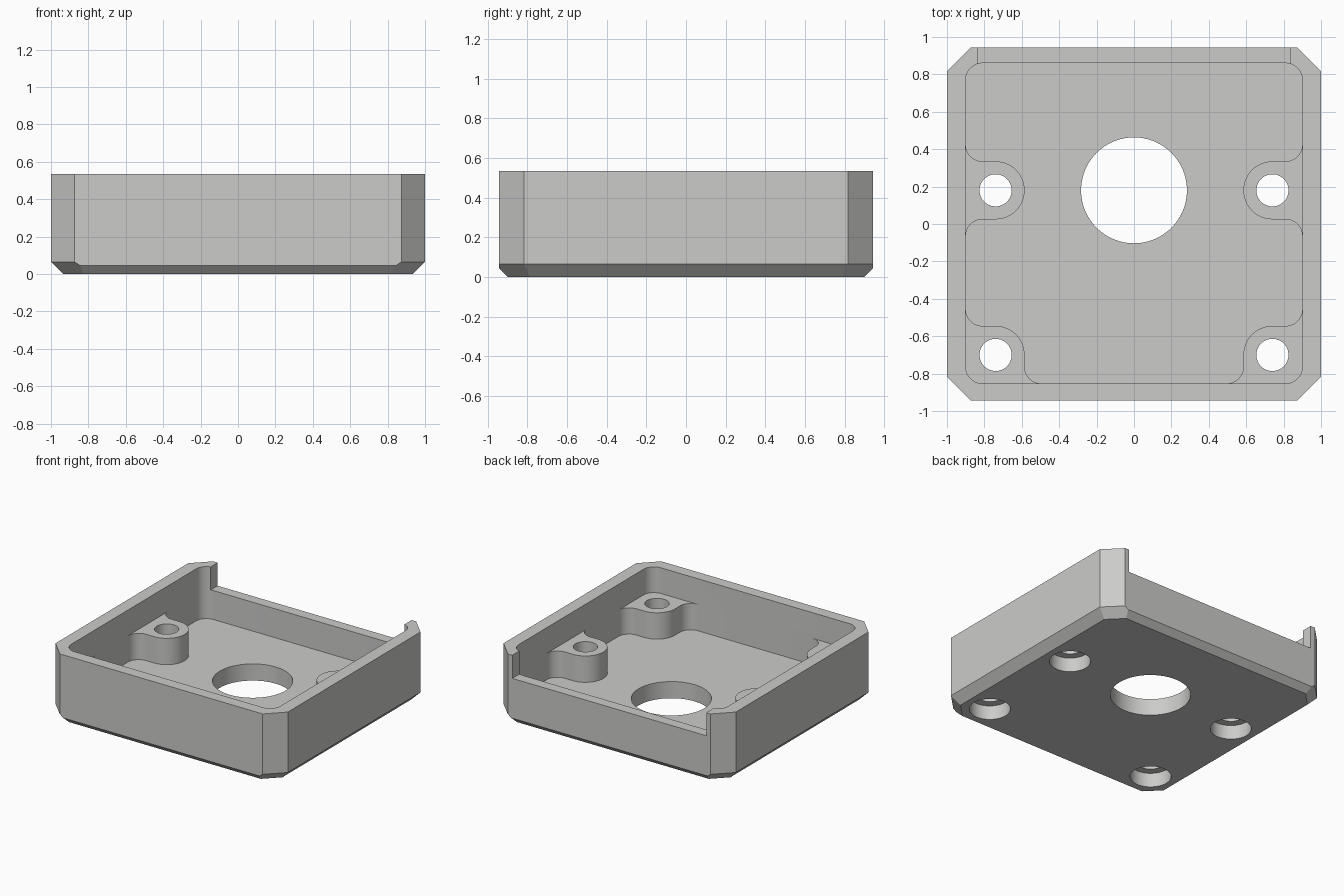
import bpy, bmesh
from math import cos, sin, radians
from mathutils import Vector

if "Cube" in bpy.data.objects:
    bpy.data.objects.remove(bpy.data.objects["Cube"])

FLOOR, BOSS_TOP, NOTCH_Z, TOP = 0.13, 0.335, 0.355, 0.535
HX, HY = 1.0, 0.943            # half width and half depth
CORNER = HX + 0.816            # |x| + |y| on the corner chamfers
R = 0.09                       # inner fillet radius

grey = bpy.data.materials.new("light grey plastic")
grey.diffuse_color = (0.6, 0.6, 0.59, 1)
grey.use_nodes = True
grey.node_tree.nodes["Principled BSDF"].inputs["Base Color"].default_value = grey.diffuse_color


def make_object(name, bm):
    bmesh.ops.recalc_face_normals(bm, faces=bm.faces[:])
    mesh = bpy.data.meshes.new(name)
    bm.to_mesh(mesh)
    bm.free()
    mesh.materials.append(grey)
    obj = bpy.data.objects.new(name, mesh)
    bpy.context.collection.objects.link(obj)
    return obj


def prism(name, outline, z0, z1):
    bm = bmesh.new()
    face = bm.faces.new([bm.verts.new((x, y, z0)) for x, y in outline])
    ext = bmesh.ops.extrude_face_region(bm, geom=[face])
    verts = [g for g in ext["geom"] if isinstance(g, bmesh.types.BMVert)]
    bmesh.ops.translate(bm, verts=verts, vec=(0, 0, z1 - z0))
    return make_object(name, bm)


def arc(cx, cy, r, a0, a1, n=12):
    return [(cx + r * cos(radians(a0 + (a1 - a0) * i / n)),
             cy + r * sin(radians(a0 + (a1 - a0) * i / n))) for i in range(n + 1)]


def circle(cx, cy, r, n=64):
    return arc(cx, cy, r, 0, 360, n)[:-1]


def combine(target, tool, operation):
    tool.hide_render = True
    mod = target.modifiers.new(operation.lower(), "BOOLEAN")
    mod.object, mod.operation, mod.solver = tool, operation, "EXACT"
    bpy.context.view_layer.update()
    result = target.evaluated_get(bpy.context.evaluated_depsgraph_get())
    mesh = bpy.data.meshes.new_from_object(result)
    target.modifiers.clear()
    target.data = mesh
    bpy.data.objects.remove(tool)


# Outer block: box trimmed by corner chamfers and sloped bottom edges
bm = bmesh.new()
bmesh.ops.create_cube(bm, size=1)
for v in bm.verts:
    v.co = (v.co.x * 2 * HX, v.co.y * 2 * HY, (v.co.z + 0.5) * TOP)
planes = []
for s in (-1, 1):
    planes += [((s * HX, 0, 0.065), (s, 0, -1)), ((0, s * HY, 0.045), (0, s, -1))]
    for t in (-1, 1):
        d = Vector((s, t, 0)).normalized()
        p = Vector((s * CORNER / 2, t * CORNER / 2, 0.065))
        planes += [(p, d), (p, d - Vector((0, 0, 1)))]
for point, normal in planes:
    cut = bmesh.ops.bisect_plane(bm, geom=bm.verts[:] + bm.edges[:] + bm.faces[:],
                                 plane_co=point, plane_no=normal, clear_outer=True)
    edges = [g for g in cut["geom_cut"] if isinstance(g, bmesh.types.BMEdge)]
    bmesh.ops.contextual_create(bm, geom=edges)
housing = make_object("housing_tray", bm)

# Hollow interior with rounded corners
inner = (arc(0.9 - R, 0.86 - R, R, 0, 90) + arc(-0.9 + R, 0.86 - R, R, 90, 180)
         + arc(-0.9 + R, -0.853 + R, R, 180, 270) + arc(0.9 - R, -0.853 + R, R, 270, 360))
combine(housing, prism("cavity_cutter", inner, FLOOR, 1), "DIFFERENCE")

# Lowered back wall
notch = [(-0.835, 0.7), (0.835, 0.7), (0.835, 1.1), (-0.835, 1.1)]
combine(housing, prism("back_notch_cutter", notch, NOTCH_Z, 1), "DIFFERENCE")

# Screw bosses blended into the walls, mirrored left and right
BX, BR, YB, YF = 0.74, 0.155, 0.18, -0.70
fx = 0.9 - R
side = ([(0.95, YB + BR + R)] + arc(fx, YB + BR + R, R, 0, -90)
        + arc(BX, YB, BR, 90, 270, 32)
        + arc(fx, YB - BR - R, R, 90, 0) + [(0.95, YB - BR - R)])
front = ([(0.95, YF + BR + R)] + arc(fx, YF + BR + R, R, 0, -90)
         + arc(BX, YF, BR, 90, 180, 16)
         + arc(BX - BR - R, -0.853 + R, R, 0, -90)
         + [(BX - BR - R, -0.875), (0.91, -0.875), (0.95, -0.82)])
for s in (-1, 1):
    for name, outline in (("side_boss", side), ("front_boss", front)):
        pts = [(s * x, y) for x, y in outline]
        combine(housing, prism(name, pts, FLOOR - 0.01, BOSS_TOP), "UNION")

# Screw holes with wide recesses underneath
for s in (-1, 1):
    for y in (YB, YF):
        combine(housing, prism("screw_cutter", circle(s * BX, y, 0.086, 48), -0.1, 0.5),
                "DIFFERENCE")
        combine(housing, prism("recess_cutter", circle(s * BX, y, 0.145, 48), -0.1, 0.11),
                "DIFFERENCE")

# Large round opening in the floor
combine(housing, prism("opening_cutter", circle(0, YB, 0.283, 96), -0.1, 0.3), "DIFFERENCE")

# Smooth the rounded walls, keep the edges sharp
bpy.ops.object.select_all(action="DESELECT")
housing.select_set(True)
bpy.context.view_layer.objects.active = housing
bpy.ops.object.shade_smooth_by_angle(angle=radians(25))
